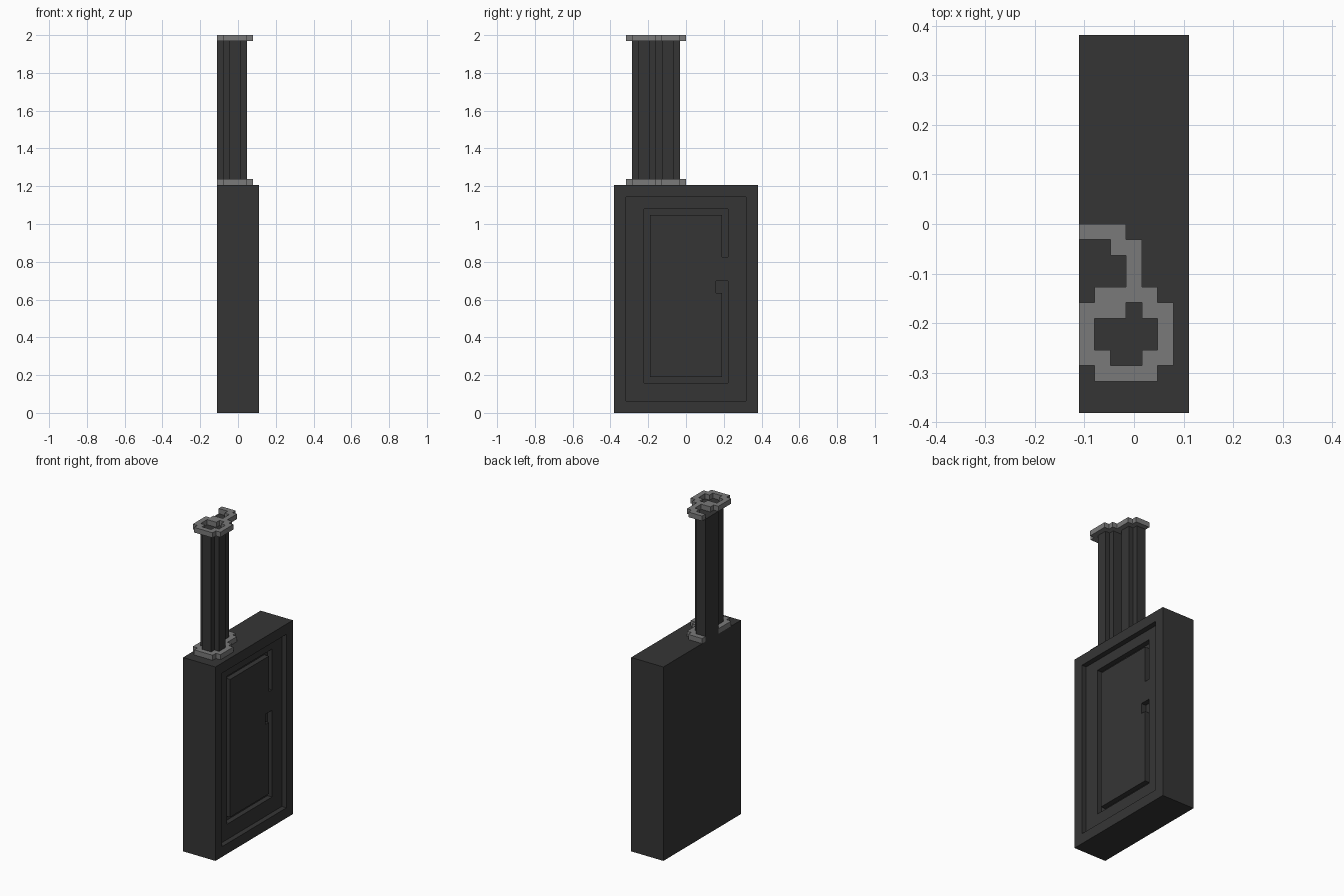
import bpy, bmesh
from mathutils import Vector

if "Cube" in bpy.data.objects:
    bpy.data.objects.remove(bpy.data.objects["Cube"], do_unlink=True)

U = 2 / 63                      # one block of the grid everything snaps to


def material(name, v):
    m = bpy.data.materials.new(name)
    m.use_nodes = True
    m.diffuse_color = (v, v, v, 1)
    bsdf = next(n for n in m.node_tree.nodes if n.type == 'BSDF_PRINCIPLED')
    bsdf.inputs["Base Color"].default_value = (v, v, v, 1)
    return m


charcoal = material("charcoal", 0.036)
mid_grey = material("mid_grey", 0.195)


def finish(name, bm, mat):
    bmesh.ops.recalc_face_normals(bm, faces=bm.faces)
    me = bpy.data.meshes.new(name)
    bm.to_mesh(me)
    bm.free()
    me.materials.append(mat)
    ob = bpy.data.objects.new(name, me)
    bpy.context.collection.objects.link(ob)
    return ob


def extrude(bm, faces, offset):
    geom = bmesh.ops.extrude_face_region(bm, geom=faces)["geom"]
    bmesh.ops.translate(bm, vec=offset,
                        verts=[g for g in geom if isinstance(g, bmesh.types.BMVert)])


def side_prism(name, outline, x0, x1):
    """Extrude a (y, z) outline along x; all values in blocks."""
    bm = bmesh.new()
    face = bm.faces.new([bm.verts.new((x0 * U, y * U, z * U)) for y, z in outline])
    extrude(bm, [face], Vector(((x1 - x0) * U, 0, 0)))
    return finish(name, bm, charcoal)


def plan_prism(name, rows, mark, z0, z1, mat):
    """Extrude the marked cells of a plan (back row first) upwards."""
    bm = bmesh.new()
    for r, row in enumerate(rows):
        for i, c in enumerate(row):
            if c in mark:
                x, y = -3.5 + i, -1 - r
                bm.faces.new([bm.verts.new(((x + a) * U, (y + b) * U, z0 * U))
                              for a, b in ((0, 0), (1, 0), (1, 1), (0, 1))])
    bmesh.ops.remove_doubles(bm, verts=bm.verts, dist=1e-4)
    extrude(bm, bm.faces[:], Vector((0, 0, (z1 - z0) * U)))
    bmesh.ops.recalc_face_normals(bm, faces=bm.faces)
    bmesh.ops.dissolve_limit(bm, angle_limit=0.02, verts=bm.verts, edges=bm.edges)
    return finish(name, bm, mat)


def rect(y0, y1, z0, z1):
    return [(y0, z0), (y1, z0), (y1, z1), (y0, z1)]


# Main slab with a sunken panel and a door-shaped groove on the +x side
body = side_prism("body", rect(-12, 12, 0, 38), -3.5, 3.5)
panel_cut = side_prism("panel_cutter", rect(-10, 10, 2, 36), 2.5, 4.5)
door_cut = side_prism("door_groove_cutter", [
    (7, 26), (7, 34), (-7, 34), (-7, 5), (7, 5), (7, 22), (5, 22), (5, 20),
    (6, 20), (6, 6), (-6, 6), (-6, 33), (6, 33), (6, 26)], 1.5, 3)

for cutter in (panel_cut, door_cut):
    cutter.hide_render = True
    mod = body.modifiers.new("cut", 'BOOLEAN')
    mod.operation = 'DIFFERENCE'
    mod.solver = 'EXACT'
    mod.object = cutter
bpy.context.view_layer.objects.active = body
for mod in list(body.modifiers):
    bpy.ops.object.modifier_apply(modifier=mod.name)
for cutter in (panel_cut, door_cut):
    bpy.data.objects.remove(cutter, do_unlink=True)

# Two merged chimney pipes: # is the collar, o the pipe, x pipe under collar
plan = ["###...",
        "oo##..",
        "ooo#..",
        "ooo#..",
        "ox###.",
        "##xo##",
        "#oooo#",
        "#oooo#",
        "##oo##",
        ".####."]
plan_prism("chimney_pipes", plan, "ox", 38, 62, charcoal)
plan_prism("chimney_base_collar", plan, "#x", 38, 39, mid_grey)
plan_prism("chimney_top_collar", plan, "#x", 62, 63, mid_grey)
